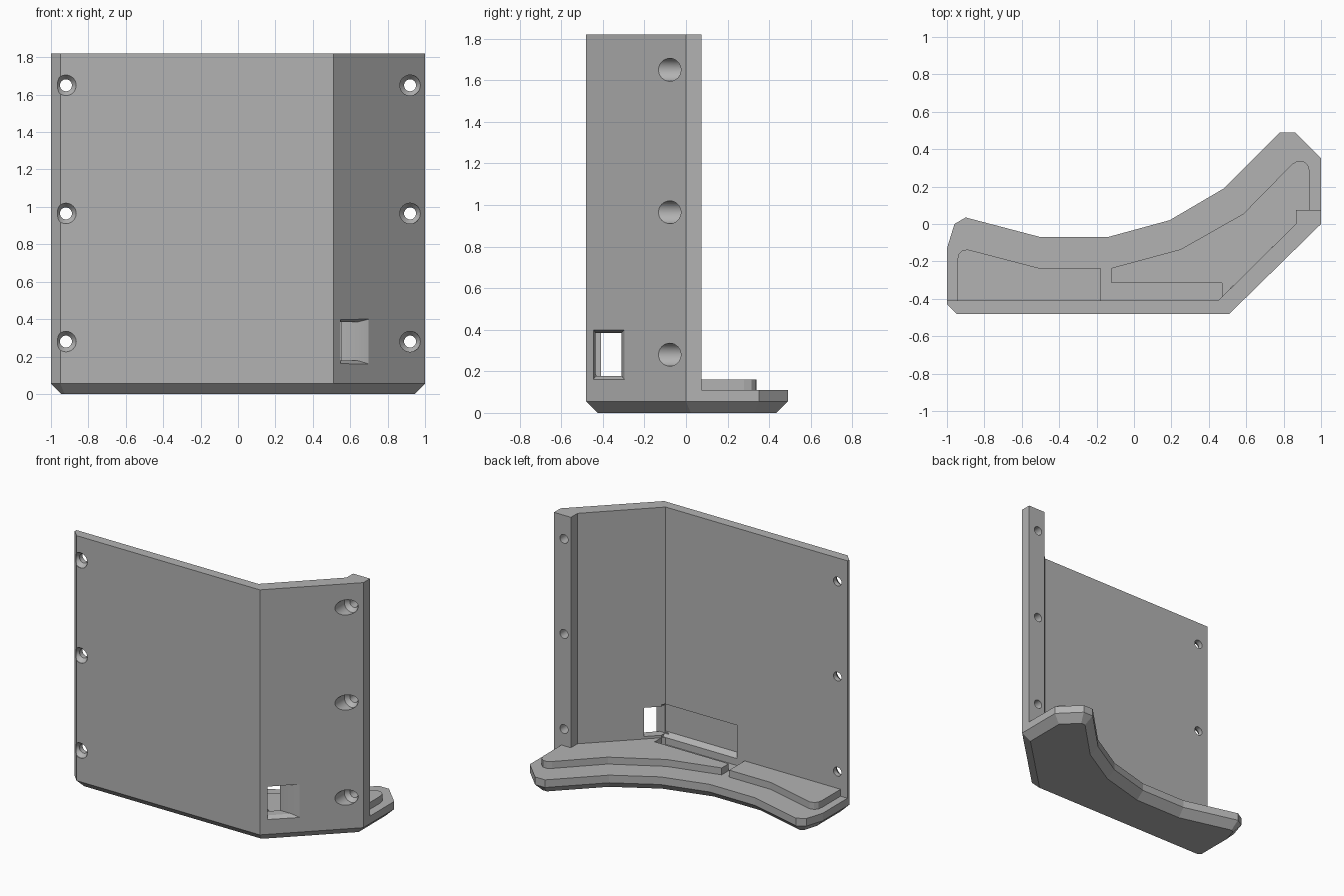
import bpy, bmesh
from math import sin, cos, pi, radians
from mathutils import Vector

if "Cube" in bpy.data.objects:
    bpy.data.objects.remove(bpy.data.objects["Cube"], do_unlink=True)

GREY = (0.45, 0.45, 0.45, 1)
plastic = bpy.data.materials.new("grey plastic")
plastic.use_nodes = True
plastic.diffuse_color = GREY
plastic.node_tree.nodes["Principled BSDF"].inputs["Base Color"].default_value = GREY


def loft(name, rings):
    """Closed solid through rings of equal point count."""
    bm = bmesh.new()
    vs = [[bm.verts.new(p) for p in ring] for ring in rings]
    n = len(vs[0])
    for a, b in zip(vs, vs[1:]):
        for i in range(n):
            j = (i + 1) % n
            bm.faces.new((a[i], a[j], b[j], b[i]))
    bm.faces.new(vs[0][::-1])
    bm.faces.new(vs[-1])
    bmesh.ops.recalc_face_normals(bm, faces=bm.faces)
    mesh = bpy.data.meshes.new(name)
    bm.to_mesh(mesh)
    bm.free()
    mesh.materials.append(plastic)
    obj = bpy.data.objects.new(name, mesh)
    bpy.context.collection.objects.link(obj)
    return obj


def at_z(outline, z):
    return [(x, y, z) for x, y in outline]


def inset(outline, d):
    """Mitred inward offset of a counter-clockwise outline."""
    pts = [Vector(p) for p in outline]
    out = []
    for i, p in enumerate(pts):
        a = (p - pts[i - 1]).normalized()
        b = (pts[(i + 1) % len(pts)] - p).normalized()
        na, nb = Vector((-a.y, a.x)), Vector((-b.y, b.x))
        out.append(p + (na + nb) * d / (1 + na.dot(nb)))
    return out


def cut(target, cutter):
    cutter.hide_render = True
    mod = target.modifiers.new("cut", 'BOOLEAN')
    mod.operation = 'DIFFERENCE'
    mod.solver = 'EXACT'
    mod.object = cutter
    bpy.context.view_layer.objects.active = target
    bpy.ops.object.modifier_apply(modifier=mod.name)
    bpy.data.objects.remove(cutter, do_unlink=True)


FLOOR, LEDGE, TOP, CHAMFER = 0.11, 0.16, 1.82, 0.055

# Foot plate with a chamfered underside
front = [(-1, -0.43), (-0.95, -0.48), (0.51, -0.48), (1, 0)]
foot = front + [(1, 0.35), (0.86, 0.49), (0.78, 0.49), (0.48, 0.19), (0.19, 0.02),
                (-0.14, -0.07), (-0.5, -0.07), (-0.9, 0.035), (-0.96, 0), (-1, -0.13)]
loft("foot_plate", [at_z(inset(foot, CHAMFER), 0), at_z(foot, CHAMFER), at_z(foot, FLOOR)])

# Raised ledges on the foot plate
ledge_right = [(-0.945, -0.41), (-0.18, -0.41), (-0.18, -0.235), (-0.51, -0.235),
               (-0.89, -0.136), (-0.92, -0.143), (-0.94, -0.165), (-0.945, -0.2)]
ledge_left = [(-0.12, -0.315), (0.47, -0.315), (0.47, -0.39), (0.865, 0), (0.865, 0.075),
              (0.94, 0.075), (0.94, 0.28), (0.93, 0.315), (0.905, 0.337), (0.875, 0.338),
              (0.845, 0.32), (0.585, 0.055), (0.25, -0.135), (-0.12, -0.235)]
for name, outline in (("ledge_right", ledge_right), ("ledge_left", ledge_left)):
    loft(name, [at_z(outline, FLOOR), at_z(outline, LEDGE)])

# Upright wall with an end post
wall_outline = front + [(1, 0.075), (0.865, 0.075), (0.865, 0), (0.45, -0.41), (-1, -0.41)]
wall = loft("wall", [at_z(wall_outline, FLOOR), at_z(wall_outline, TOP)])

# Shallow pocket on the inner face
pocket = [(-0.38, 0.16), (-0.41, 0.16), (-0.44, 0.19), (-0.44, 0.4), (-0.38, 0.4)]
cut(wall, loft("pocket_cutter", [[(x, y, z) for y, z in pocket] for x in (-0.12, 0.47)]))


# Side opening with a flared rim
def rect(y0, y1, z0, z1, x, slant):
    return [(x + slant * y, y, z) for y, z in ((y0, z0), (y1, z0), (y1, z1), (y0, z1))]


inner = (-0.435, -0.31, 0.178, 0.385)
cut(wall, loft("opening_cutter", [rect(*inner, 0.44, 0), rect(*inner, 0.95, 1),
                                  rect(-0.445, -0.295, 0.16, 0.4, 0.995, 1)]))


# Countersunk screw holes
def circle(x, y, z, r, n=32):
    return [(x + r * cos(2 * pi * i / n), y, z + r * sin(2 * pi * i / n)) for i in range(n)]


for x, seat in ((-0.92, -0.475), (0.92, -0.025)):
    for z in (0.28, 0.965, 1.65):
        steps = ((-0.6, 0.055), (seat, 0.055), (seat + 0.03, 0.032), (0.3, 0.032))
        cut(wall, loft("hole_cutter", [circle(x, y, z, r) for y, r in steps]))

bpy.ops.object.select_all(action='DESELECT')
wall.select_set(True)
bpy.context.view_layer.objects.active = wall
bpy.ops.object.shade_smooth_by_angle(angle=radians(25))
